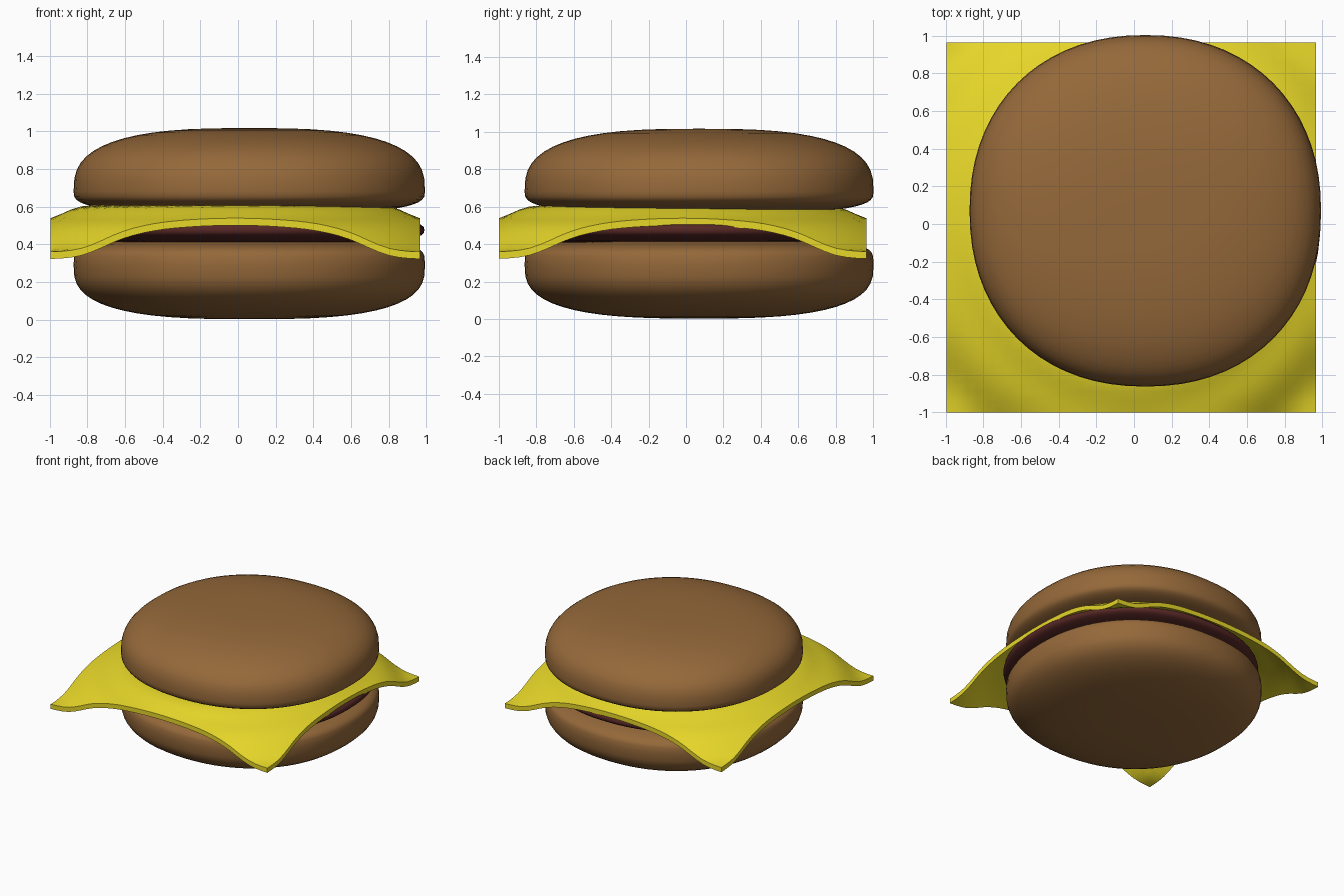
import bpy, bmesh, math
from mathutils import Vector

if "Cube" in bpy.data.objects:
    bpy.data.objects.remove(bpy.data.objects["Cube"])


def material(name, rgb):
    m = bpy.data.materials.new(name)
    m.diffuse_color = (*rgb, 1)
    m.use_nodes = True
    m.node_tree.nodes["Principled BSDF"].inputs["Base Color"].default_value = m.diffuse_color
    return m


def finish(bm, name, mat, angle):
    bmesh.ops.recalc_face_normals(bm, faces=bm.faces)
    mesh = bpy.data.meshes.new(name)
    bm.to_mesh(mesh)
    bm.free()
    mesh.materials.append(mat)
    ob = bpy.data.objects.new(name, mesh)
    bpy.context.collection.objects.link(ob)
    bpy.ops.object.select_all(action='DESELECT')
    ob.select_set(True)
    bpy.context.view_layer.objects.active = ob
    bpy.ops.object.shade_smooth_by_angle(angle=math.radians(angle))
    return ob


def power(v, n):
    return math.copysign(abs(v) ** (2 / n), v)


def cushion(name, mat, centre, radius, z, low, high, n_low, n_high, segs=72, rows=14):
    """Soft, slightly squarish disc with separate lower and upper curves."""
    bm = bmesh.new()
    rings = []
    for i in range(1 - rows, rows):
        t = i / rows * math.pi / 2
        h, n = (low, n_low) if t < 0 else (high, n_high)
        r = radius * power(math.cos(t), n)
        height = z + h * power(math.sin(t), n)
        ring = []
        for k in range(segs):
            a = 2 * math.pi * k / segs
            ring.append(bm.verts.new((centre[0] + r * power(math.cos(a), 2.18),
                                      centre[1] + r * power(math.sin(a), 2.18), height)))
        rings.append(ring)
    for a, b in zip(rings, rings[1:]):
        for k in range(segs):
            j = (k + 1) % segs
            bm.faces.new((a[k], a[j], b[j], b[k]))
    for ring, height in ((rings[0], z - low), (rings[-1], z + high)):
        pole = bm.verts.new((*centre, height))
        for k in range(segs):
            bm.faces.new((ring[k], ring[(k + 1) % segs], pole))
    return finish(bm, name, mat, 60)


bun = material("bun_brown", (0.30, 0.14, 0.042))
meat = material("meat_brown", (0.09, 0.02, 0.018))
yellow = material("cheese_yellow", (0.80, 0.68, 0.022))

# Buns and patty
cushion("bottom_bun", bun, (0.06, 0.07), 0.933, 0.29, 0.288, 0.14, 2.85, 4)
cushion("patty", meat, (0.06, 0.035), 0.93, 0.475, 0.08, 0.08, 2.8, 2.8)
cushion("top_bun", bun, (0.06, 0.07), 0.933, 0.68, 0.12, 0.337, 3, 2.8)

# Cheese slice: square sheet drooping with distance from the middle
DROOP = [(0, 0), (0.84, 0.005), (0.9, 0.03), (1.0, 0.075), (1.06, 0.085),
         (1.166, 0.135), (1.27, 0.22), (1.33, 0.245), (1.5, 0.255)]


def droop(r):
    for (r0, d0), (r1, d1) in zip(DROOP, DROOP[1:]):
        if r <= r1:
            return d0 + (d1 - d0) * (r - r0) / (r1 - r0)
    return DROOP[-1][1]


bm = bmesh.new()
bmesh.ops.create_grid(bm, x_segments=36, y_segments=36, size=1)
for v in bm.verts:
    r = v.co.xy.length
    d = sum(droop(max(0, r + k * 0.02)) for k in (-2, -1, 0, 1, 2)) / 5
    v.co = (v.co.x * 0.98 - 0.015, v.co.y * 0.982 - 0.018, 0.61 - d)
top = bm.faces[:]
ext = bmesh.ops.extrude_face_region(bm, geom=top, use_keep_orig=True)
lower = [g for g in ext["geom"] if isinstance(g, bmesh.types.BMVert)]
bmesh.ops.translate(bm, verts=lower, vec=Vector((0, 0, -0.038)))
finish(bm, "cheese_slice", yellow, 40)
